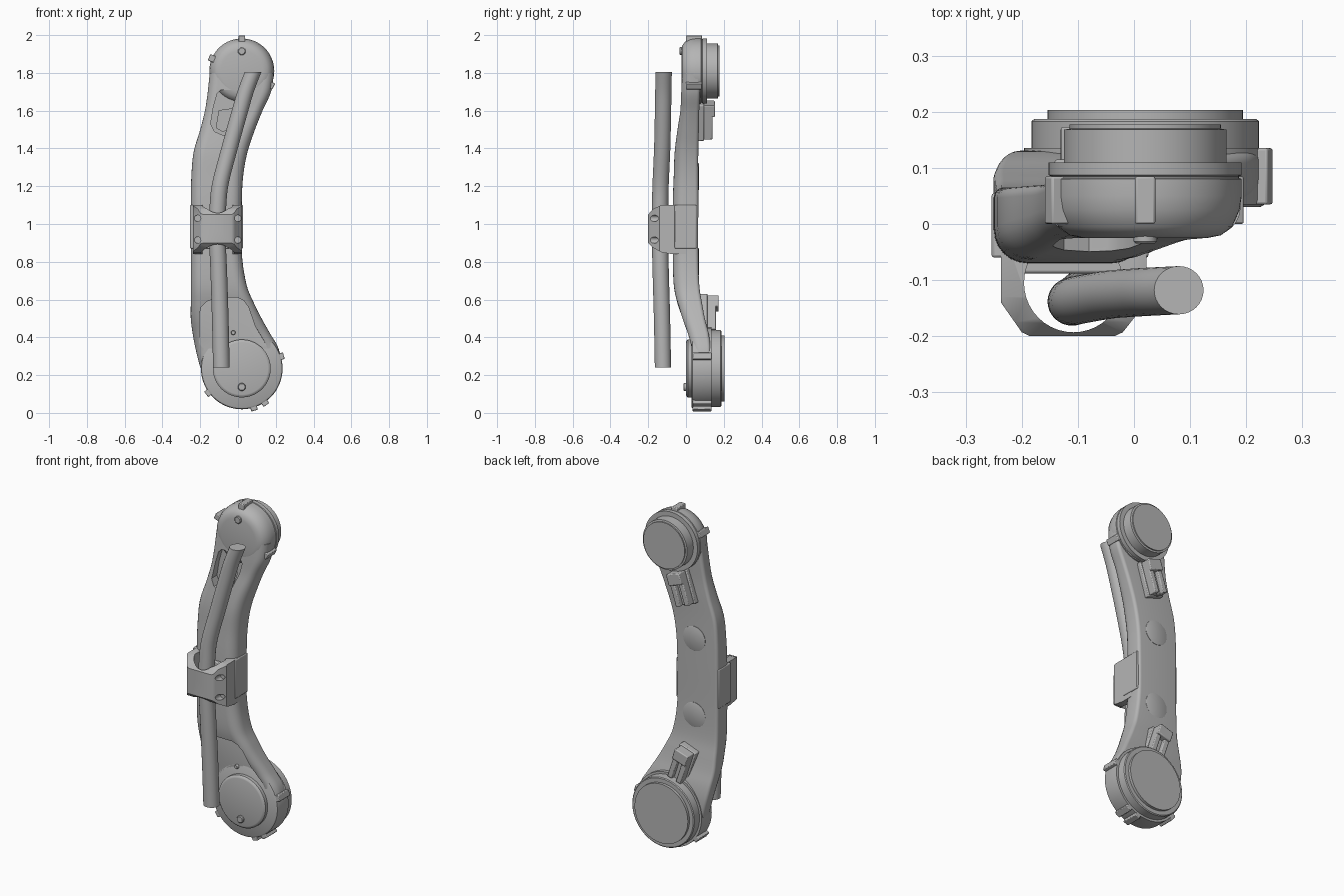
import bpy, bmesh
from math import sin, cos, pi, radians
from mathutils import Matrix, Vector

cube = bpy.data.objects.get("Cube")
if cube:
    bpy.data.objects.remove(cube)

grey = bpy.data.materials.new("satin grey")
grey.use_nodes = True
tone = (0.46, 0.46, 0.46, 1)
grey.diffuse_color = tone
grey.node_tree.nodes["Principled BSDF"].inputs["Base Color"].default_value = tone


def finish(name, bm, bevel=0):
    bmesh.ops.recalc_face_normals(bm, faces=bm.faces)
    mesh = bpy.data.meshes.new(name)
    bm.to_mesh(mesh)
    bm.free()
    mesh.materials.append(grey)
    ob = bpy.data.objects.new(name, mesh)
    bpy.context.collection.objects.link(ob)
    if bevel:
        mod = ob.modifiers.new("soft edges", 'BEVEL')
        mod.width, mod.segments = bevel, 2
    return ob


def bridge(name, rings):
    """Skin a list of equal closed rings and cap both ends."""
    bm = bmesh.new()
    loops = [[bm.verts.new(p) for p in ring] for ring in rings]
    n = len(loops[0])
    for a, b in zip(loops, loops[1:]):
        for i in range(n):
            bm.faces.new((a[i], a[(i + 1) % n], b[(i + 1) % n], b[i]))
    bm.faces.new(loops[0])
    bm.faces.new(loops[-1])
    return finish(name, bm)


def smooth_rows(rows, steps=5):
    """Catmull-Rom interpolation of rows of numbers."""
    rows = [Vector(r) for r in rows]
    ext = [rows[0]] + rows + [rows[-1]]
    out = []
    for p, a, b, q in zip(ext, ext[1:], ext[2:], ext[3:]):
        for k in range(steps):
            t = k / steps
            out.append(0.5 * (2 * a + (b - p) * t + (2 * p - 5 * a + 4 * b - q) * t**2
                              + (3 * a - p - 3 * b + q) * t**3))
    return out + [rows[-1]]


def lathe(name, x, z, profile, seg=64):
    """Turn (radius, y) points about an axis along y."""
    return bridge(name, [[(x + r * cos(2 * pi * i / seg), y, z + r * sin(2 * pi * i / seg))
                          for i in range(seg)] for r, y in profile])


def prism(name, plane, points, lo, hi):
    place = {"xz": lambda a, b, c: (a, c, b), "xy": lambda a, b, c: (a, b, c),
             "yz": lambda a, b, c: (c, a, b)}[plane]
    return bridge(name, [[place(a, b, c) for a, b in points] for c in (lo, hi)])


def box(name, x, y, z, at=(0, 0, 0), turn=0, bevel=0.005):
    """Box from local ranges, turned about y and moved into place."""
    bm = bmesh.new()
    bmesh.ops.create_cube(bm, size=1)
    size = [r[1] - r[0] for r in (x, y, z)]
    mid = [(r[0] + r[1]) / 2 for r in (x, y, z)]
    bm.transform(Matrix.Translation(at) @ Matrix.Rotation(turn, 4, 'Y')
                 @ Matrix.Translation(mid) @ Matrix.Diagonal(size + [1]))
    return finish(name, bm, bevel)


def boolean(target, cutter, op='DIFFERENCE'):
    mod = target.modifiers.new("cut", 'BOOLEAN')
    mod.object, mod.operation, mod.solver = cutter, op, 'EXACT'
    bpy.context.view_layer.objects.active = target
    bpy.ops.object.modifier_apply(modifier=mod.name)
    bpy.data.objects.remove(cutter)


def arm_section(row):
    """Flat-backed section with broad round front corners."""
    z, xl, xr, yf, yb = row
    ring = []
    front, back = min(0.06, 0.5 * (yb - yf)), 0.018
    for x, sx, y, sy, r, start in ((xl, 1, yf, 1, front, 180), (xr, -1, yf, 1, front, 270),
                                   (xr, -1, yb, -1, back, 0), (xl, 1, yb, -1, back, 90)):
        for k in range(7):
            a = radians(start + 15 * k)
            ring.append((x + sx * r + r * cos(a), y + sy * r + r * sin(a), z))
    return ring


# Arm: z, left edge, right edge, front, back
arm_rows = [
    (.24, -.2, .235, .035, .13), (.34, -.225, .215, .03, .13), (.42, -.24, .17, .01, .12),
    (.5, -.25, .125, -.02, .1), (.58, -.25, .085, -.045, .085), (.68, -.25, .045, -.065, .07),
    (.85, -.25, .02, -.07, .065), (1.1, -.25, .02, -.07, .065), (1.25, -.247, .027, -.065, .065),
    (1.38, -.235, .05, -.06, .065), (1.5, -.2, .09, -.045, .068), (1.6, -.175, .13, -.03, .07),
    (1.7, -.16, .175, -.025, .075), (1.8, -.15, .19, -.02, .08)]
arm = bridge("arm", [arm_section(r) for r in smooth_rows(arm_rows)])

# Pockets in the arm front
pockets = [
    (.03, [(-.205, .2), (-.205, .52), (-.195, .56), (-.165, .59), (-.1, .61), (0, .61),
           (.03, .595), (.055, .56), (.09, .46), (.15, .36), (.18, .2)]),
    (.01, [(-.145, 1.53), (-.13, 1.62), (-.11, 1.69), (-.09, 1.71), (-.02, 1.71), (.03, 1.695),
           (.045, 1.66), (.03, 1.6), (-.01, 1.51), (-.04, 1.48), (-.08, 1.47), (-.125, 1.49)]),
    (.05, [(-.115, 1.51), (-.1, 1.6), (-.03, 1.61), (-.01, 1.58), (-.035, 1.51), (-.08, 1.49)])]
for depth, outline in pockets:
    boolean(arm, prism("pocket_cutter", "xz", outline, -.3, depth))

# Joint housings
TOP, LOW = (.02, 1.81), (.02, .235)
lathe("upper_housing", *TOP, [(.11, -.025), (.135, -.02), (.155, -.005), (.168, .025), (.172, .05),
                              (.172, .08), (.167, .082), (.167, .085), (.172, .087), (.172, .11)])
lathe("upper_cap", *TOP, [(.145, .1), (.145, .168), (.135, .17), (.135, .177)])
lathe("lower_housing", *LOW, [(.205, .03), (.213, .035), (.216, .045), (.216, .135)])
lathe("lower_ring", *LOW, [(.203, .13), (.203, .183), (.198, .187)])
lathe("lower_cap", *LOW, [(.174, .18), (.174, .203)])
lathe("lower_front_disc", *LOW, [(.153, .04), (.153, .01), (.145, .002), (.138, 0)])
for name, x, z, r, y0, y1 in (("upper_pin", .02, 1.915, .021, -.035, 0),
                              ("lower_pin", .02, .137, .021, -.014, .02),
                              ("small_pin", -.025, .425, .012, .015, .05)):
    lathe(name, x, z, [(r, y1), (r, y0 + .004), (r * .8, y0)], 24)

# Lugs around the housings
for (x, z), reach, lo, hi, angles in ((TOP, .188, 0, .085, (90, 157, -26)),
                                      (LOW, .233, .035, .135, (17, 216, -73, -56))):
    for a in angles:
        box("housing_lug", (reach - .06, reach), (lo, hi), (-.018, .018),
            (x, 0, z), -radians(a), .004)

# Hose with level ends
hose_rows = [(.24, -.088, -.122), (.5, -.094, -.127), (.75, -.102, -.134), (.95, -.11, -.138),
             (1.1, -.106, -.137), (1.22, -.092, -.134), (1.4, -.045, -.126), (1.58, .005, -.122),
             (1.7, .04, -.12), (1.805, .08, -.118)]
bridge("hose", [[(x + .044 * cos(pi * i / 16), y + .043 * sin(pi * i / 16), z) for i in range(32)]
                for z, x, y in smooth_rows(hose_rows)])

# Clamp holding the hose
clamp = prism("hose_clamp", "xy", [(-.237, 0), (-.237, -.14), (-.2, -.193), (-.185, -.2),
                                   (-.035, -.2), (-.02, -.193), (.022, -.14), (.022, 0)], .8, 1.15)
boolean(clamp, prism("clamp_side", "yz", [
    (.01, .84), (-.07, .84), (-.13, .85), (-.175, .875), (-.2, .9), (-.2, 1.05), (-.175, 1.08),
    (-.13, 1.1), (.01, 1.1)], -.4, .4), 'INTERSECT')
channel = [(-.108 + .088 * cos(pi * i / 20), -.105 + .088 * sin(pi * i / 20)) for i in range(40)]
boolean(clamp, prism("channel_cutter", "xy", channel, .7, 1.3))
for x in (-.214, .0):
    for z in (.915, 1.03):
        boolean(clamp, lathe("screw_hole_cutter", x, z, [(.017, -.3), (.017, -.14)], 20))
box("clamp_base", (-.2, 0), (-.088, -.05), (.87, 1.07))
for name, x in (("left_clamp_pad", (0, .026)), ("right_clamp_pad", (-.254, -.23))):
    box(name, x, (-.06, .055), (.87, 1.1))

# Round covers on the back of the arm
for z in (.8, 1.25):
    lathe("back_cover", -.1, z, [(.072, .06), (.072, .067), (.07, .068)], 48)

# Slotted connectors on the back
for at, turn, lift, flip in (((-.045, 0, 1.55), 18, 0, 1), ((-.06, 0, .52), -18, .02, 1)):
    t = radians(turn)
    box("connector_base", (-.055, .055), (.05, .095 + lift), (-.1, .1), at, t)
    box("connector_head", (-.045, .045), (.06, .153 + lift), (.03, .095), at, t)
    box("connector_floor", (-.02, .02), (.06, .115 + lift), (-.095, .04), at, t)
    for side in (-1, 1):
        rail = sorted((side * .014, side * .045))
        box("connector_rail", rail, (.06, .14 + lift), (-.095, .04), at, t)

# Smooth shading with crisp edges
bpy.ops.object.select_all(action='DESELECT')
for ob in bpy.context.scene.objects:
    if ob.type == 'MESH' and grey.name in ob.data.materials:
        ob.select_set(True)
        bpy.context.view_layer.objects.active = ob
bpy.ops.object.shade_smooth_by_angle(angle=radians(35))
